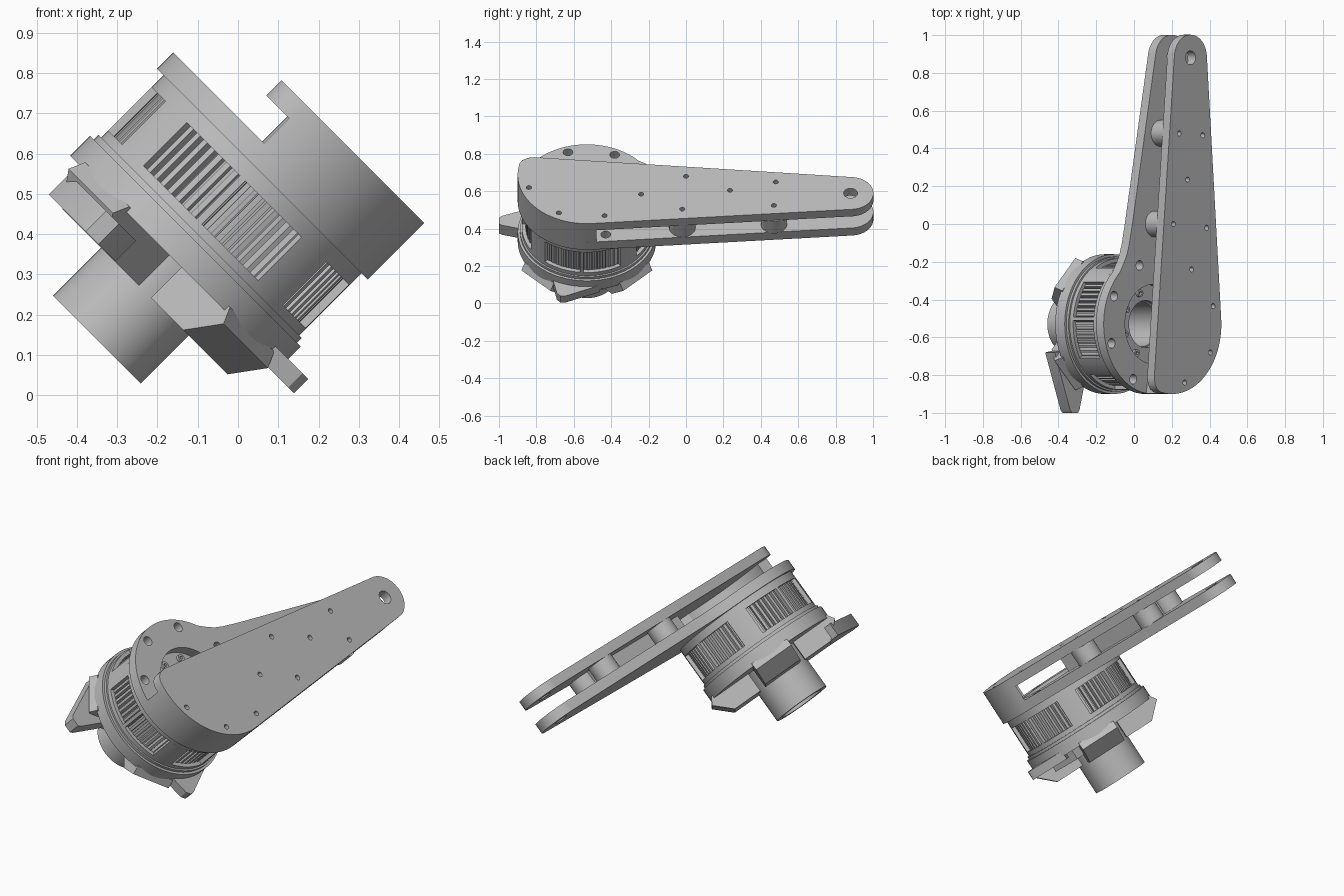
import bpy, bmesh
from math import sin, cos, radians
from mathutils import Matrix

cube = bpy.data.objects.get("Cube")
if cube:
    bpy.data.objects.remove(cube)

grey = bpy.data.materials.new("plain grey")
grey.use_nodes = True
COLOUR = (0.5, 0.5, 0.5, 1)
grey.diffuse_color = COLOUR
grey.node_tree.nodes["Principled BSDF"].inputs["Base Color"].default_value = COLOUR

# Everything is laid out along the motor axis, then tilted as a whole
TILT = Matrix.Rotation(radians(45), 4, 'Y')
MX, MY = -0.345, -0.53      # motor axis
TX, TY = -0.205, 0.88       # arm tip
R = 0.37                    # main radius
parts = []


def arc(x, y, r, a0, a1, n=32):
    """Points along an arc, angles in degrees."""
    return [(x + r * cos(radians(a0 + (a1 - a0) * i / n)),
             y + r * sin(radians(a0 + (a1 - a0) * i / n))) for i in range(n + 1)]


def ring(r, x=MX, y=MY, n=64):
    return arc(x, y, r, 0, 360, n)[:-1]


def sector(r0, r1, a0, a1, n=8):
    return arc(MX, MY, r1, a0, a1, n) + arc(MX, MY, r0, a1, a0, n)


def finish(name, mesh):
    mesh.transform(TILT)
    mesh.materials.clear()
    mesh.materials.append(grey)
    obj = bpy.data.objects.new(name, mesh)
    bpy.context.collection.objects.link(obj)
    parts.append(obj)
    return obj


def plate(name, outlines, t0, t1):
    """Flat plate from outlines; inner outlines become holes."""
    curve = bpy.data.curves.new(name, 'CURVE')
    curve.dimensions = '2D'
    curve.fill_mode = 'BOTH'
    curve.extrude = (t1 - t0) / 2
    for pts in outlines:
        sp = curve.splines.new('POLY')
        sp.points.add(len(pts) - 1)
        for p, (x, y) in zip(sp.points, pts):
            p.co = (x, y, 0, 1)
        sp.use_cyclic_u = True
    temp = bpy.data.objects.new(name, curve)
    bpy.context.collection.objects.link(temp)
    bpy.context.view_layer.update()
    mesh = bpy.data.meshes.new_from_object(
        temp.evaluated_get(bpy.context.evaluated_depsgraph_get()))
    bpy.data.objects.remove(temp)
    bm = bmesh.new()
    bm.from_mesh(mesh)
    bmesh.ops.remove_doubles(bm, verts=bm.verts, dist=1e-5)
    bmesh.ops.translate(bm, verts=bm.verts, vec=(0, 0, (t0 + t1) / 2))
    bmesh.ops.recalc_face_normals(bm, faces=bm.faces)
    bm.to_mesh(mesh)
    bm.free()
    return finish(name, mesh)


def radial_block(name, profile, half_width, angle):
    """Radius/height profile given a width and turned about the motor axis."""
    bm = bmesh.new()
    face = bm.faces.new([bm.verts.new((r, -half_width, t)) for r, t in profile])
    out = bmesh.ops.extrude_face_region(bm, geom=[face])
    moved = [v for v in out["geom"] if isinstance(v, bmesh.types.BMVert)]
    bmesh.ops.translate(bm, verts=moved, vec=(0, 2 * half_width, 0))
    bmesh.ops.recalc_face_normals(bm, faces=bm.faces)
    bm.transform(Matrix.Translation((MX, MY, 0)) @ Matrix.Rotation(radians(angle), 4, 'Z'))
    mesh = bpy.data.meshes.new(name)
    bm.to_mesh(mesh)
    bm.free()
    return finish(name, mesh)


# Motor hub and base
plate("hub_tube", [ring(0.154), ring(0.12)], -0.15, 0.4)
plate("base_ring", [ring(R), ring(0.12)], 0.125, 0.196)
plate("base_lip", [ring(0.357), ring(0.2)], 0.196, 0.212)

# Four sloped mounting legs
LEG = [(0.14, 0.018), (0.3, 0.018), (0.385, 0.1), (0.36, 0.14), (0.14, 0.14)]
for angle in (45, 135, 225, 315):
    radial_block("mounting_leg", LEG, 0.11, angle)
radial_block("connector_block", [(0.14, 0.07), (0.31, 0.07), (0.31, 0.13), (0.14, 0.13)], 0.09, 0)

# Locating tabs
plate("long_tab", [[(-0.685, -0.68), (-0.57, -0.985), (-0.555, -1.0), (-0.51, -1.0),
                    (-0.5, -0.985), (-0.45, -0.8), (-0.5, -0.65)]], 0.02, 0.092)
plate("short_tab", [[(-0.02, -0.71), (0.075, -0.69), (0.095, -0.67), (0.095, -0.645),
                     (0.015, -0.46), (-0.06, -0.5)]], 0.102, 0.152)

# Motor shell: two bands joined by pillars that leave paired windows
SHELL, INSIDE = 0.348, 0.325
plate("shell_lower_band", [ring(SHELL), ring(INSIDE)], 0.205, 0.237)
plate("shell_upper_band", [ring(SHELL), ring(INSIDE)], 0.389, 0.431)
for quarter in range(4):
    start = -90 + 90 * quarter
    plate("shell_thin_pillar", [sector(INSIDE, SHELL, start - 6, start - 3)], 0.237, 0.389)
    plate("shell_wide_pillar", [sector(INSIDE, SHELL, start + 31, start + 50)], 0.237, 0.389)

# Toothed stator behind the windows
TEETH = 72
teeth = []
for i in range(TEETH):
    a = i * 360 / TEETH
    teeth += arc(MX, MY, 0.328, a, a + 2.5, 1) + arc(MX, MY, 0.3, a + 2.7, a + 4.8, 1)
plate("stator", [teeth, ring(0.22)], 0.212, 0.41)

# Rotor face inside the plate opening, with bolts
bolts = [arc(MX, MY, 0.172, a, a + 1, 1)[0] for a in range(18, 378, 45)]
plate("rotor_face", [ring(0.25), ring(0.125)], 0.405, 0.432)
for x, y in bolts:
    plate("rotor_bolt", [ring(0.02, x, y, 16), ring(0.01, x, y, 6)], 0.432, 0.448)

# Inner arm plate, one piece with the round motor flange
holes = [arc(MX, MY, 0.327, a, a + 1, 1)[0] for a in range(18, 378, 45)]
inner = (arc(TX, TY, 0.122, 4.3, 170) +
         [(-0.5, 0.0), (-0.522, -0.1), (-0.538, -0.155), (-0.56, -0.2)] +
         arc(MX, MY, R, 132, 364.3, 64))
plate("inner_arm_plate",
      [inner, ring(0.21), ring(0.037, TX, TY, 32)] + [ring(0.026, x, y, 20) for x, y in holes],
      0.431, 0.488)

# Outer arm plate
spacers = [(-0.085, -0.02), (-0.333, 0.0), (-0.29, 0.48), (-0.113, 0.47)]
screws = spacers + [(-0.248, -0.84), (-0.057, -0.68), (-0.036, -0.435),
                    (-0.198, -0.24), (-0.227, 0.235)]
outer = (arc(TX, TY, 0.122, 4.3, 175) +
         [(-0.477, -0.81), (-0.472, -0.845), (-0.455, -0.875), (-0.43, -0.89)] +
         arc(MX, MY, R, 262, 364.3, 40))
plate("outer_arm_plate",
      [outer, ring(0.037, TX, TY, 32)] + [ring(0.014, x, y, 16) for x, y in screws],
      0.576, 0.629)

# Curved wall, web and spacers between the plates
plate("curved_wall", [arc(MX, MY, R, 262, 368, 40) + arc(MX, MY, 0.3, 355, 262, 40)], 0.486, 0.578)
plate("centre_web", [[(-0.235, -0.27), (-0.165, -0.27), (-0.17, 0.48), (-0.235, 0.48)]], 0.486, 0.578)
for x, y in spacers:
    plate("spacer", [ring(0.07, x, y, 32)], 0.486, 0.578)

# Smooth the round sides, keep the edges crisp
bpy.ops.object.select_all(action='DESELECT')
for obj in parts:
    obj.select_set(True)
bpy.context.view_layer.objects.active = parts[0]
bpy.ops.object.shade_smooth_by_angle(angle=radians(30))
